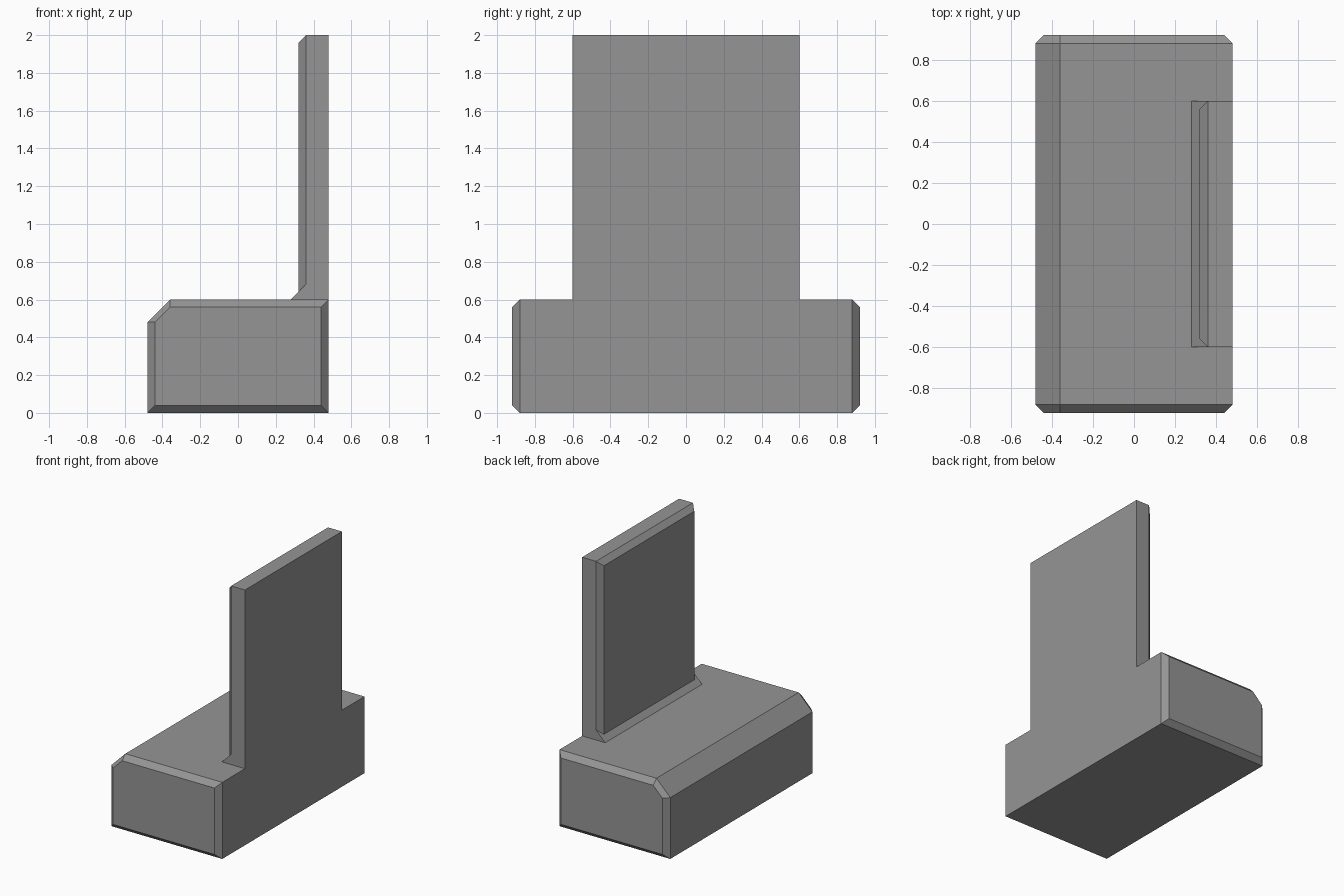
import bpy, bmesh, math

if "Cube" in bpy.data.objects:
    bpy.data.objects.remove(bpy.data.objects["Cube"])

grey = bpy.data.materials.new("plain grey")
grey.diffuse_color = (0.30, 0.30, 0.30, 1)
grey.use_nodes = True
grey.node_tree.nodes["Principled BSDF"].inputs["Base Color"].default_value = grey.diffuse_color


def hull(name, points):
    """Convex solid around the points."""
    bm = bmesh.new()
    for p in points:
        bm.verts.new(p)
    bmesh.ops.convex_hull(bm, input=bm.verts)
    bmesh.ops.dissolve_limit(bm, angle_limit=math.radians(1),
                             verts=bm.verts, edges=bm.edges)
    bmesh.ops.recalc_face_normals(bm, faces=bm.faces)
    mesh = bpy.data.meshes.new(name)
    bm.to_mesh(mesh)
    bm.free()
    mesh.materials.append(grey)
    obj = bpy.data.objects.new(name, mesh)
    bpy.context.collection.objects.link(obj)
    return obj


def mirrored(profile, y):
    """Profile in x and z, placed at both -y and +y."""
    return [(x, s * y, z) for s in (-1, 1) for x, z in profile]


# Base block: sloped front edge, chamfered ends
outer = [(-.48, 0), (.48, 0), (.48, .6), (-.36, .6), (-.48, .48)]
inner = [(-.44, .04), (.44, .04), (.44, .56), (-.36, .56), (-.44, .48)]
base = hull("base_and_back_panel", mirrored(outer, .88) + mirrored(inner, .92))

# Upright panel with a chamfered front rim, sunk into the base
panel = hull("panel", mirrored([(.36, .5), (.48, .5), (.48, 2), (.36, 2)], .6)
             + mirrored([(.32, .5), (.32, 1.96)], .56))

# Sloped foot where the panel meets the base
foot = hull("foot", mirrored([(.18, .5), (.36, .68), (.48, .68), (.48, .5)], .6))

# Merge everything into one solid
bpy.context.view_layer.objects.active = base
for part in (panel, foot):
    mod = base.modifiers.new("join", 'BOOLEAN')
    mod.operation = 'UNION'
    mod.solver = 'EXACT'
    mod.object = part
    bpy.ops.object.modifier_apply(modifier=mod.name)
    bpy.data.objects.remove(part)

# Clean the flat faces
bm = bmesh.new()
bm.from_mesh(base.data)
bmesh.ops.remove_doubles(bm, verts=bm.verts, dist=1e-4)
bmesh.ops.dissolve_limit(bm, angle_limit=math.radians(1),
                         verts=bm.verts, edges=bm.edges)
bm.to_mesh(base.data)
bm.free()
